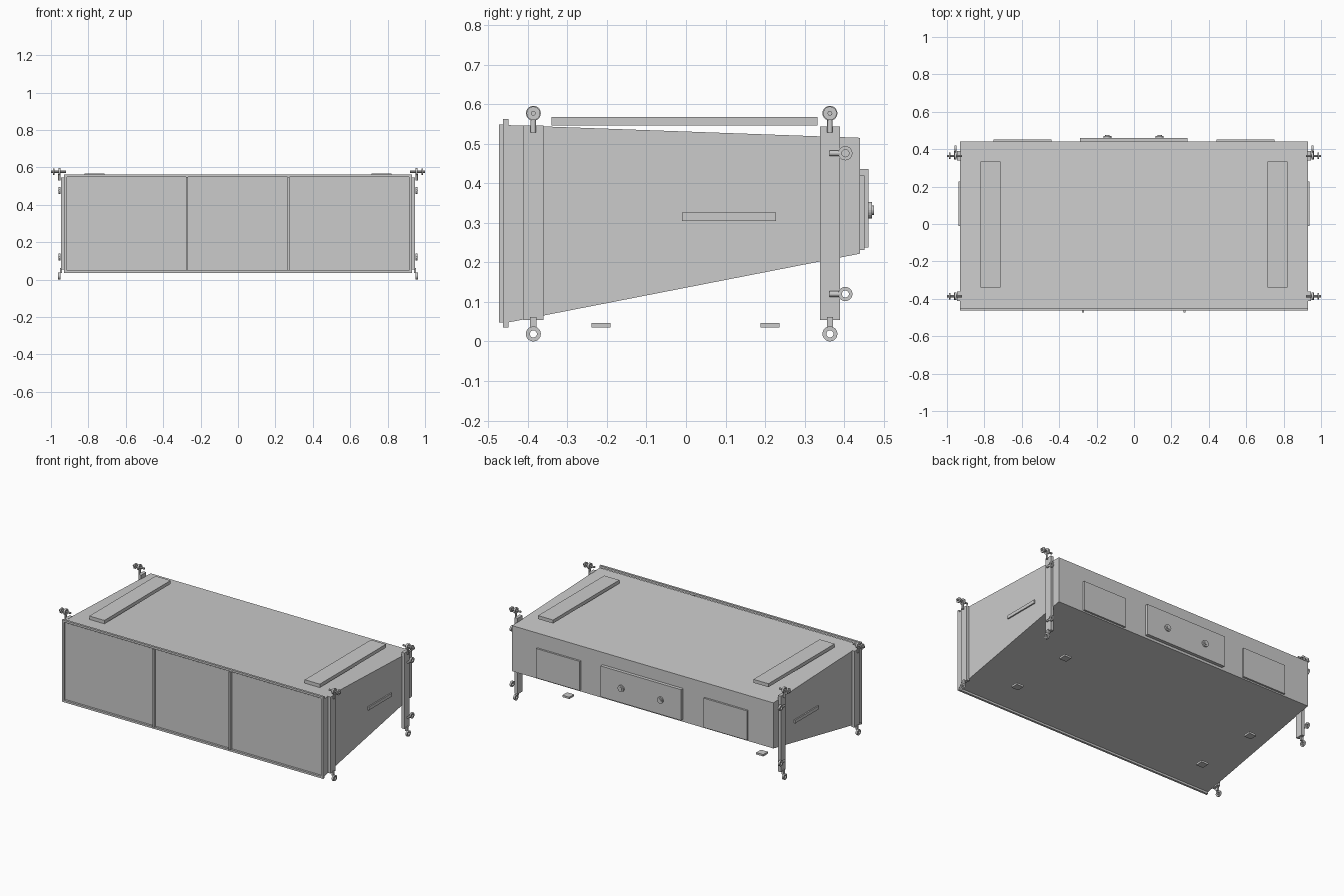
import bpy, bmesh, math
from mathutils import Matrix, Vector

cube = bpy.data.objects.get("Cube")
if cube:
    bpy.data.objects.remove(cube, do_unlink=True)

grey = bpy.data.materials.new("plain_grey")
grey.use_nodes = True
colour = (0.6, 0.6, 0.6, 1)
grey.diffuse_color = colour
grey.node_tree.nodes["Principled BSDF"].inputs["Base Color"].default_value = colour


def finish(name, bm):
    bmesh.ops.recalc_face_normals(bm, faces=bm.faces)
    mesh = bpy.data.meshes.new(name)
    bm.to_mesh(mesh)
    bm.free()
    mesh.materials.append(grey)
    ob = bpy.data.objects.new(name, mesh)
    bpy.context.collection.objects.link(ob)
    return ob


def add_box(bm, x, y, z):
    lo, hi = Vector((x[0], y[0], z[0])), Vector((x[1], y[1], z[1]))
    mat = Matrix.Translation((lo + hi) / 2) @ Matrix.Diagonal((*(hi - lo), 1))
    bmesh.ops.create_cube(bm, size=1, matrix=mat)


def box(name, x, y, z):
    bm = bmesh.new()
    add_box(bm, x, y, z)
    return finish(name, bm)


def mirrored(x, s):
    return sorted((x[0] * s, x[1] * s))


def add_rod(bm, center, radius, length, axis):
    turn = Vector((0, 0, 1)).rotation_difference(Vector(axis)).to_matrix().to_4x4()
    bmesh.ops.create_cone(bm, cap_ends=True, segments=20, radius1=radius, radius2=radius,
                          depth=length, matrix=Matrix.Translation(center) @ turn)


def add_eye(bm, center, outer=0.019, inner=0.009, width=0.012, n=20):
    # flat washer whose hole runs along x
    rings = []
    for i in range(n):
        a = math.tau * i / n
        rings.append([bm.verts.new(Vector(center) + Vector((dx, r * math.cos(a), r * math.sin(a))))
                      for r, dx in ((outer, -width / 2), (outer, width / 2),
                                    (inner, width / 2), (inner, -width / 2))])
    for i in range(n):
        a, b = rings[i], rings[(i + 1) % n]
        for k in range(4):
            m = (k + 1) % 4
            bm.faces.new((a[k], a[m], b[m], b[k]))


# Wedge cabinet: side profile swept across the width
bm = bmesh.new()
profile = [(-0.45, 0.048), (0.44, 0.222), (0.44, 0.515), (-0.45, 0.547)]
face = bm.faces.new([bm.verts.new((-0.93, y, z)) for y, z in profile])
swept = bmesh.ops.extrude_face_region(bm, geom=[face])
bmesh.ops.translate(bm, vec=(1.86, 0, 0),
                    verts=[v for v in swept["geom"] if isinstance(v, bmesh.types.BMVert)])
finish("cabinet", bm)

# Front frame rim around the recessed grille
bm = bmesh.new()
for s in (-1, 1):
    add_box(bm, mirrored((0.915, 0.93), s), (-0.463, -0.449), (0.035, 0.562))
for z in ((0.035, 0.048), (0.549, 0.562)):
    add_box(bm, (-0.915, 0.915), (-0.463, -0.449), z)
finish("front_frame", bm)

# Three grille panels and the dividers between them
edges = (-0.91, -0.273, 0.27, 0.91)
for i in range(3):
    box(f"grille_panel_{i + 1}", (edges[i] + 0.006, edges[i + 1] - 0.006),
        (-0.455, -0.448), (0.053, 0.544))
for i, x in enumerate(edges[1:3]):
    box(f"grille_divider_{i + 1}", (x - 0.005, x + 0.005), (-0.473, -0.449), (0.048, 0.549))

# Rear panels and sockets
box("rear_center_panel", (-0.288, 0.285), (0.435, 0.461), (0.238, 0.436))
for i, x in enumerate((-0.142, 0.137)):
    bm = bmesh.new()
    add_rod(bm, (x, 0.465, 0.332), 0.021, 0.01, (0, 1, 0))
    add_rod(bm, (x, 0.47, 0.332), 0.012, 0.01, (0, 1, 0))
    finish(f"rear_socket_{i + 1}", bm)

for s, side in ((1, "left"), (-1, "right")):
    box(f"rear_panel_{side}", mirrored((0.44, 0.75), s), (0.435, 0.452), (0.231, 0.42))
    box(f"top_skid_{side}", mirrored((0.713, 0.82), s), (-0.34, 0.333), (0.546, 0.568))
    box(f"side_handle_{side}", mirrored((0.925, 0.938), s), (-0.01, 0.228), (0.305, 0.326))
    for y, end in ((-0.215, "front"), (0.212, "rear")):
        box(f"foot_{end}_{side}", mirrored((0.665, 0.715), s),
            (y - 0.024, y + 0.024), (0.035, 0.047))

    # Rigging columns with eyes and cross pins
    for y, end, top in ((-0.386, "front", 0.546), (0.364, "rear", 0.543)):
        box(f"rigging_column_{end}_{side}", mirrored((0.926, 0.947), s),
            (y - 0.025, y + 0.025), (0.054, top))
        bm = bmesh.new()
        add_rod(bm, (0.955 * s, y, 0.547), 0.007, 0.036, (0, 0, 1))
        add_eye(bm, (0.955 * s, y, 0.577))
        add_rod(bm, (0.96 * s, y, 0.577), 0.006, 0.08, (1, 0, 0))
        add_eye(bm, (0.984 * s, y, 0.577), outer=0.017, inner=0.005, width=0.008)
        finish(f"top_eye_{end}_{side}", bm)

        bm = bmesh.new()
        add_box(bm, mirrored((0.94, 0.953), s), (y - 0.008, y + 0.008), (0.034, 0.062))
        add_eye(bm, (0.956 * s, y, 0.019))
        finish(f"bottom_eye_{end}_{side}", bm)

    # Locking pins on the rear columns
    for z, level in ((0.12, "lower"), (0.476, "upper")):
        bm = bmesh.new()
        add_rod(bm, (0.955 * s, 0.376, z), 0.007, 0.026, (0, 1, 0))
        add_eye(bm, (0.955 * s, 0.403, z), outer=0.018)
        finish(f"lock_pin_{level}_{side}", bm)
